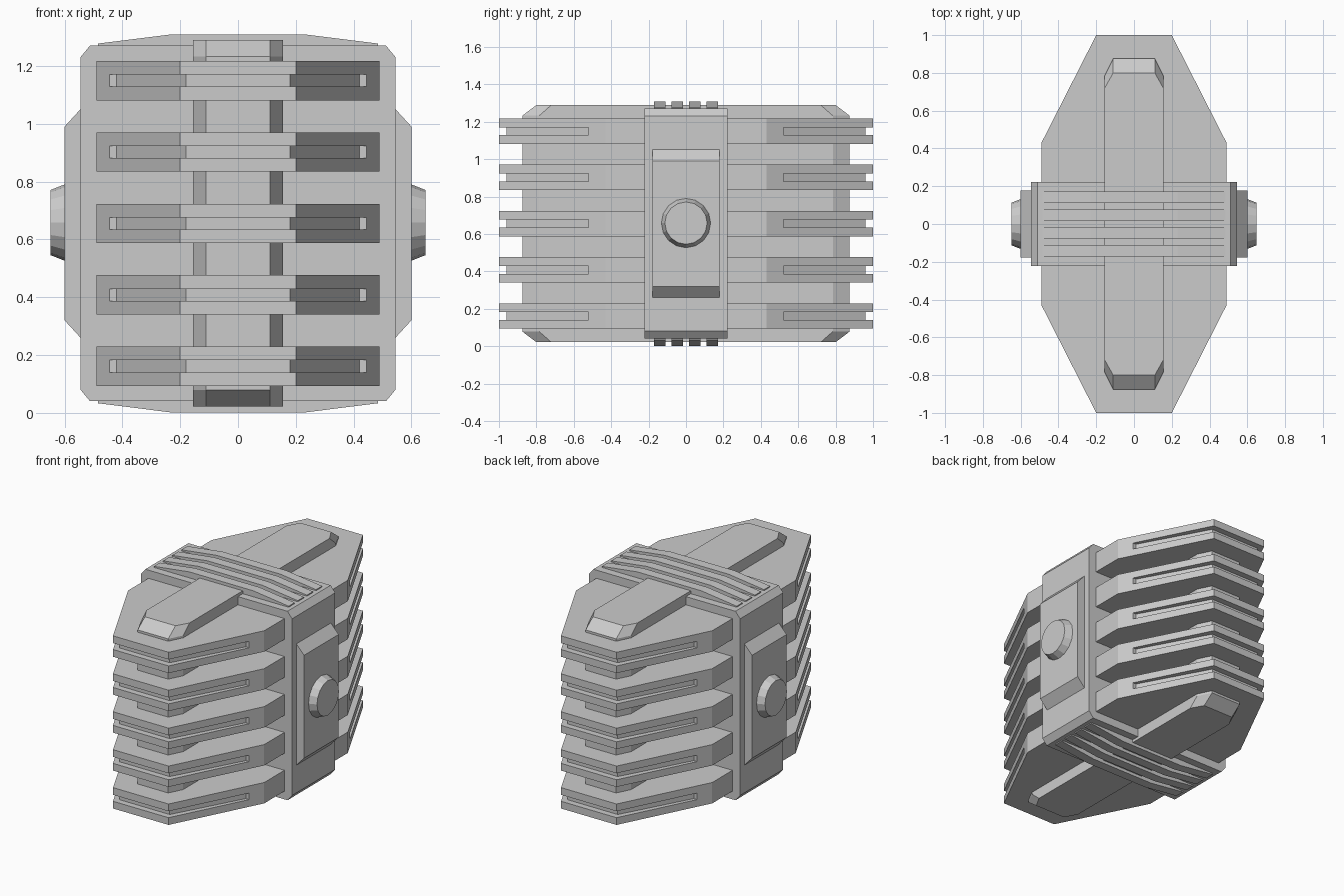
import bpy
import bmesh
from math import radians
from mathutils import Matrix, Vector

cube = bpy.data.objects.get("Cube")
if cube:
    bpy.data.objects.remove(cube, do_unlink=True)

MID = 0.655          # height of the model's mirror plane
PITCH = 0.247        # spacing of the fins

grey = bpy.data.materials.new("plain grey")
grey.use_nodes = True
colour = (0.6, 0.6, 0.6, 1)
grey.diffuse_color = colour
grey.node_tree.nodes["Principled BSDF"].inputs["Base Color"].default_value = colour


def loft(bm, rings):
    """Closed solid through a list of equal-length rings of points."""
    loops = [[bm.verts.new(p) for p in ring] for ring in rings]
    bm.faces.new(loops[0])
    bm.faces.new(loops[-1])
    for a, b in zip(loops, loops[1:]):
        for i in range(len(a)):
            j = (i + 1) % len(a)
            bm.faces.new((a[i], a[j], b[j], b[i]))


def slab(bm, outline, low, high):
    """Horizontal plate from an xy outline."""
    loft(bm, [[(x, y, z) for x, y in outline] for z in (low, high)])


def cross_bar(bm, outline, low, high):
    """Bar running along y from an xz outline."""
    loft(bm, [[(x, y, z) for x, z in outline] for y in (low, high)])


def four_way(points):
    """Mirror one quadrant of an outline into a full closed outline."""
    right = points + [(x, -y) for x, y in reversed(points)]
    return right + [(-x, -y) for x, y in right]


def finish(bm, name):
    bmesh.ops.recalc_face_normals(bm, faces=bm.faces)
    mesh = bpy.data.meshes.new(name)
    bm.to_mesh(mesh)
    bm.free()
    mesh.materials.append(grey)
    obj = bpy.data.objects.new(name, mesh)
    bpy.context.collection.objects.link(obj)
    return obj


# Stacked fins, with a groove cut around each pointed end
fins, grooves = bmesh.new(), bmesh.new()
fin_outline = four_way([(0.2, 1.0), (0.49, 0.43)])
groove = [(0.42, 0.52), (0.7, 0.52), (0.7, 1.1), (-0.7, 1.1),
          (-0.7, 0.52), (-0.42, 0.52), (-0.18, 0.96), (0.18, 0.96)]
for i in range(-2, 3):
    z = MID + i * PITCH
    slab(fins, fin_outline, z - 0.068, z + 0.068)
    for side in (-1, 1):
        slab(grooves, [(x, side * y) for x, y in groove], z - 0.021, z + 0.021)
fins = finish(fins, "cooling_fins")
cutter = finish(grooves, "groove_cutter")
cutter.hide_render = True
cut = fins.modifiers.new("grooves", "BOOLEAN")
cut.operation = "DIFFERENCE"
cut.solver = "EXACT"
cut.object = cutter
bpy.context.view_layer.objects.active = fins
bpy.ops.object.modifier_apply(modifier=cut.name)
bpy.data.objects.remove(cutter, do_unlink=True)

# Spine through the fins, with sloped ends above and below
bm = bmesh.new()
wide = four_way([(0.11, 0.875), (0.155, 0.785)])
short = four_way([(0.11, 0.8), (0.155, 0.72)])
levels = [(short, -0.634), (wide, -0.577), (wide, 0.577), (short, 0.634)]
loft(bm, [[(x, y, MID + z) for x, y in ring] for ring, z in levels])
finish(bm, "spine")

# Band around the middle
bm = bmesh.new()
band = four_way([(0.512, 0.615), (0.545, 0.575)])
cross_bar(bm, [(x, MID + z) for x, z in band], -0.222, 0.222)
finish(bm, "middle_band")

# Four bent ribs across the band, above and below
bm = bmesh.new()
rib = [(-0.485, 0.59), (-0.485, 0.622), (-0.23, 0.654),
       (0.23, 0.654), (0.485, 0.622), (0.485, 0.59)]
for side in (-1, 1):
    for i in range(4):
        y = (i - 1.5) * 0.094
        cross_bar(bm, [(x, MID + side * z) for x, z in rib], y - 0.031, y + 0.031)
finish(bm, "band_ribs")

# Side plates and their round knobs
for side, word in ((1, "left"), (-1, "right")):
    bm = bmesh.new()
    plate = [(0.53, -0.41), (0.545, -0.395), (0.6, -0.335),
             (0.6, 0.335), (0.545, 0.395), (0.53, 0.41)]
    cross_bar(bm, [(side * x, MID + z) for x, z in plate], -0.178, 0.178)
    finish(bm, word + "_side_plate")

    bm = bmesh.new()
    place = (Matrix.Translation(Vector((side * 0.62, 0, MID + 0.003)))
             @ Matrix.Rotation(side * radians(90), 4, "Y"))
    bmesh.ops.create_cone(bm, cap_ends=True, segments=16, radius1=0.135,
                          radius2=0.113, depth=0.056, matrix=place)
    finish(bm, word + "_knob")
